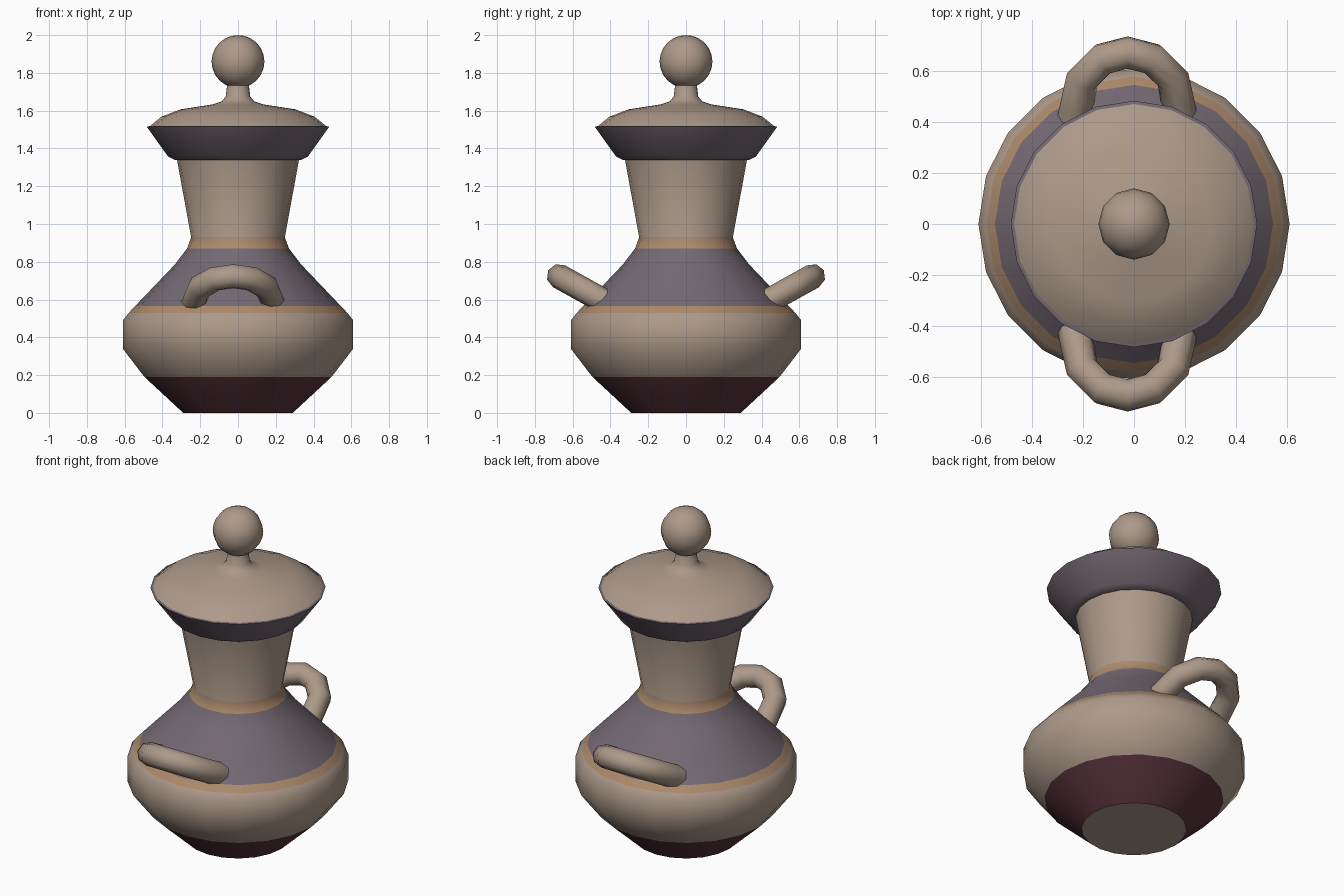
import bpy, bmesh, math
from mathutils import Vector

if "Cube" in bpy.data.objects:
    bpy.data.objects.remove(bpy.data.objects["Cube"])


def material(name, srgb):
    m = bpy.data.materials.new(name)
    lin = [((c / 255 + 0.055) / 1.055) ** 2.4 for c in srgb]
    m.diffuse_color = (*lin, 1)
    m.use_nodes = True
    m.node_tree.nodes["Principled BSDF"].inputs["Base Color"].default_value = m.diffuse_color
    return m


TAN = material("tan clay", (173, 154, 138))
PURPLE = material("dusky purple", (117, 105, 115))
ORANGE = material("ochre band", (172, 138, 108))
MAROON = material("dark maroon", (86, 50, 59))


def finish(name, bm, mats, angle=30):
    bmesh.ops.recalc_face_normals(bm, faces=bm.faces)
    me = bpy.data.meshes.new(name)
    bm.to_mesh(me)
    bm.free()
    for m in mats:
        me.materials.append(m)
    ob = bpy.data.objects.new(name, me)
    bpy.context.collection.objects.link(ob)
    bpy.ops.object.select_all(action='DESELECT')
    ob.select_set(True)
    bpy.context.view_layer.objects.active = ob
    bpy.ops.object.shade_smooth_by_angle(angle=math.radians(angle))
    return ob


def skin(bm, rings, caps=(True, True)):
    """Join successive vertex rings; returns the faces of each strip."""
    n = len(rings[0])
    strips = []
    for a, b in zip(rings, rings[1:]):
        strips.append([bm.faces.new((a[i], a[(i + 1) % n], b[(i + 1) % n], b[i]))
                       for i in range(n)])
    if caps[0]:
        bm.faces.new(rings[0][::-1])
    if caps[1]:
        bm.faces.new(rings[-1])
    return strips


def lathe(name, profile, mats, strip_mats=None, caps=(True, True), sides=20, angle=40):
    bm = bmesh.new()
    rings = [[bm.verts.new((r * math.cos(2 * math.pi * i / sides),
                            r * math.sin(2 * math.pi * i / sides), z))
              for i in range(sides)] for r, z in profile]
    strips = skin(bm, rings, caps)
    for k, mi in enumerate(strip_mats or []):
        for f in strips[k]:
            f.material_index = mi
    return finish(name, bm, mats, angle)


# Pot: belly, painted bands and neck
lathe("pot_body",
      [(.29, 0), (.495, .19), (.61, .34), (.61, .49), (.578, .53), (.545, .565),
       (.335, .785), (.27, .87), (.248, .93), (.323, 1.34)],
      [TAN, PURPLE, ORANGE, MAROON], [3, 0, 0, 0, 2, 1, 1, 2, 0], caps=(True, False))

# Flared rim
lathe("rim", [(.31, 1.34), (.335, 1.34), (.37, 1.357), (.483, 1.515), (.47, 1.518)],
      [PURPLE], caps=(False, False))

# Lid with its stem
lathe("lid", [(.472, 1.514), (.405, 1.568), (.305, 1.607), (.135, 1.633),
              (.085, 1.65), (.065, 1.675), (.056, 1.75)], [TAN], angle=45)

# Ball knob
bm = bmesh.new()
bmesh.ops.create_uvsphere(bm, u_segments=12, v_segments=12, radius=.14)
bmesh.ops.translate(bm, verts=bm.verts, vec=(0, 0, 1.86))
finish("lid_knob", bm, [TAN], 60)

# Loop handles: octagonal tube along a tilted arch, front and back
HALF = [(.212, .40), (.20, .46), (.178, .567), (.097, .647)]
ARCH = [(-x, y) for x, y in HALF] + [(0, .672)] + HALF[::-1]
TILT = .555


def handle(name, side):
    bm = bmesh.new()
    pts = [Vector((x - .025, y * side, .61 + (y - .468) * TILT)) for x, y in ARCH]
    normal = Vector((0, -TILT * side, 1)).normalized()
    rings = []
    for i, p in enumerate(pts):
        t = (pts[min(i + 1, len(pts) - 1)] - pts[max(i - 1, 0)]).normalized()
        out = t.cross(normal).normalized()
        rings.append([bm.verts.new(p + .066 * (math.cos(a) * out + math.sin(a) * normal))
                      for a in (2 * math.pi * k / 8 for k in range(8))])
    skin(bm, rings)
    return finish(name, bm, [TAN], 60)


handle("front_handle", -1)
handle("back_handle", 1)
